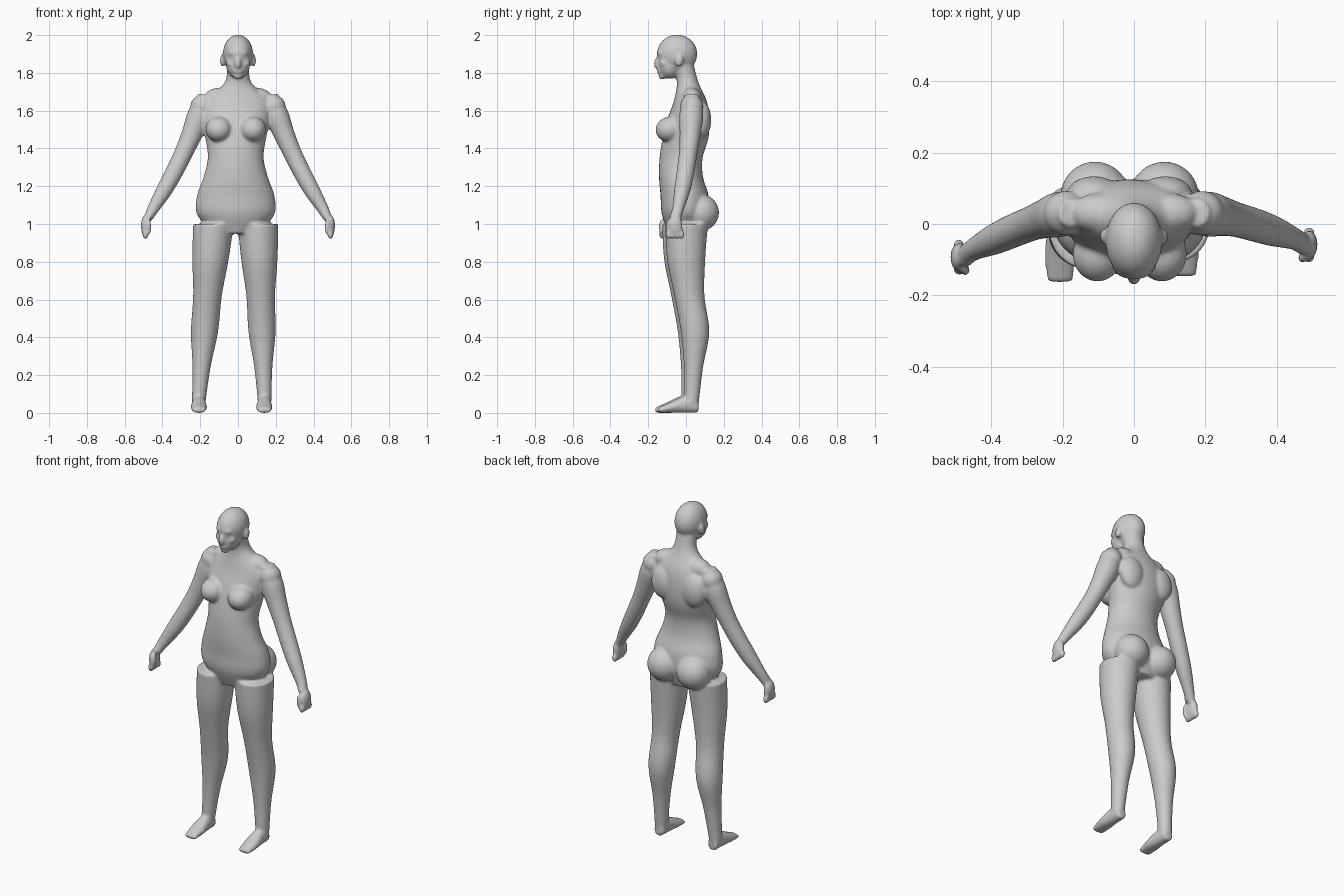
import bpy, bmesh, math
from mathutils import Vector, Matrix

if "Cube" in bpy.data.objects:
    bpy.data.objects.remove(bpy.data.objects["Cube"])

ALONG_Y, UP = Vector((0, 1, 0)), Vector((0, 0, 1))
SIDES, STEPS = 32, 5
LEAN = -.012  # the trunk sits slightly to its right
bm = bmesh.new()


def smooth_path(rings):
    """Fill in extra rings (x, y, z, half width, half depth) on a smooth curve."""
    rings = [Vector(ring) for ring in rings]
    padded = [rings[0], *rings, rings[-1]]
    path = []
    for before, start, end, after in zip(padded, padded[1:], padded[2:], padded[3:]):
        leave, arrive = (end - before) / 2, (after - start) / 2
        for step in range(STEPS):
            t = step / STEPS
            ease = t * t * (3 - 2 * t)
            path.append(start.lerp(end, ease) + leave * t * (1 - t) ** 2 - arrive * t * t * (1 - t))
    return path + [rings[-1]]


def loft(rings, axis=None, reference=ALONG_Y):
    """Closed skin over elliptical rings, facing the axis or square to the path."""
    path = smooth_path(rings)
    centres = [Vector(ring[:3]) for ring in path]
    loops = []
    for index, ring in enumerate(path):
        ahead = centres[min(index + 1, len(path) - 1)]
        behind = centres[max(index - 1, 0)]
        forward = axis or (ahead - behind).normalized()
        deep = (reference - forward * reference.dot(forward)).normalized()
        wide = deep.cross(forward)
        angles = [math.tau * side / SIDES for side in range(SIDES)]
        loops.append([bm.verts.new(centres[index] + wide * ring[3] * math.cos(angle)
                                   + deep * ring[4] * math.sin(angle)) for angle in angles])
    for low, high in zip(loops, loops[1:]):
        for side in range(SIDES):
            bm.faces.new((low[side - 1], low[side], high[side], high[side - 1]))
    bm.faces.new(loops[0])
    bm.faces.new(loops[-1])


def blob(x, y, z, radius, deep=1, tall=1, tilt=0):
    """Rounded mass, stretched in depth and height, then tipped forward."""
    shape = Matrix.Diagonal((radius, radius * deep, radius * tall, 1))
    place = Matrix.Translation((x, y, z)) @ Matrix.Rotation(tilt, 4, "X")
    bmesh.ops.create_uvsphere(bm, u_segments=SIDES, v_segments=SIDES // 2, radius=1, matrix=place @ shape)


def trunk_and_neck():
    widths = [.12, .205, .205, .17, .148, .16, .182, .17, .07, .06]
    fronts = [-.09, -.128, -.135, -.143, -.14, -.125, -.1, -.065, -.048, -.07]
    backs = [.09, .12, .12, .09, .088, .118, .125, .11, .066, .04]
    rings = []
    for index, (width, front, back) in enumerate(zip(widths, fronts, backs)):
        centre = LEAN if index < 7 else 0
        rings.append((centre, (front + back) / 2, .95 + index / 10, width, (back - front) / 2))
    loft(rings, UP)


def head():
    blob(0, -.047, 1.9, .08, deep=1.34, tall=1.28)     # skull
    blob(0, -.087, 1.84, .063, tall=1.15)              # jaw
    blob(0, -.126, 1.785, .027, deep=.7, tall=.8)      # chin
    blob(0, -.142, 1.808, .026, deep=.5, tall=.5)      # lips
    blob(0, -.135, 1.905, .052, deep=.4, tall=.3)      # brow
    blob(0, -.15, 1.855, .017, deep=1.2, tall=2, tilt=-.3)  # nose


def torso_masses(side):
    blob(side * .083, -.035, 1.865, .013, deep=1.6, tall=2.6, tilt=-.2)  # ear
    blob(side * .04, -.115, 1.852, .024)                                 # cheek
    blob(side * .1, .03, 1.665, .08, deep=.7, tall=.7)                   # shoulder slope
    blob(side * .19, .03, 1.62, .063)                                    # shoulder cap
    blob(LEAN + side * .1, .085, 1.55, .075, deep=.65, tall=1.3)         # shoulder blade
    blob(LEAN + side * .09, -.085, 1.502, .07, deep=1.1, tall=.95, tilt=.25)  # breast
    blob(LEAN + side * .097, .078, 1.06, .097)                           # buttock


def arm_and_hand(side):
    def swing(x):
        """The right arm reaches further forward the lower it gets."""
        return max(0, x - .2) * .12 if side < 0 else 0

    rings = []
    for index, radius in enumerate([.04, .063, .056, .049, .047, .043, .031]):
        drop = index / 10
        x = .17 + .31 * drop + .26 * drop ** 2
        y = .03 - .2 * drop ** 2 - swing(x)
        rings.append((side * x, y, 1.68 - drop, radius, radius))
    hand_x, hand_y = .49, -.058 - swing(.49)
    rings.append((side * .475, hand_y, 1.03, .023, .032))
    loft(rings)
    blob(side * hand_x, hand_y, .99, .024, deep=1.7, tall=2.4)           # palm
    blob(side * .472, hand_y - .037, .985, .014, tall=3)                 # thumb
    for finger in range(4):
        blob(side * hand_x, hand_y + (finger - 1.5) * .023, .945, .016, tall=1.6)


def leg_and_foot(side):
    leg, foot = [], []
    radii = [.108, .096, .076, .072, .048, .036]
    centres = [-.005, -.007, .01, .04, .032, .022]
    nudge = side * .008  # the right leg stands slightly in front
    for index, (radius, y) in enumerate(zip(radii, centres)):
        drop = index * .19
        x = side * (.118 + .06 * drop) - .012 - .023 * drop
        leg.append((x, y + nudge, 1 - drop, radius, radius * 1.05))
    loft(leg, UP)
    for index, (width, height) in enumerate([(.03, .033), (.037, .045), (.043, .03), (.036, .014)]):
        foot.append((side * .173 - .034, .058 - .071 * index + nudge, height, width, height))
    loft(foot, -ALONG_Y, UP)


trunk_and_neck()
head()
for side in (1, -1):
    torso_masses(side)
    arm_and_hand(side)
    leg_and_foot(side)

bmesh.ops.recalc_face_normals(bm, faces=bm.faces)
mesh = bpy.data.meshes.new("body")
bm.to_mesh(mesh)
bm.free()

# One plain skin colour
grey = (.6, .6, .6, 1)
skin = bpy.data.materials.new("plain_grey")
skin.use_nodes = True
skin.diffuse_color = grey
skin.node_tree.nodes["Principled BSDF"].inputs["Base Color"].default_value = grey
mesh.materials.append(skin)

# Fuse every part into one continuous skin and soften the joins
body = bpy.data.objects.new("body", mesh)
bpy.context.collection.objects.link(body)
fuse = body.modifiers.new("fuse", "REMESH")
fuse.mode = "VOXEL"
fuse.voxel_size = .0075
fuse.use_smooth_shade = True
soften = body.modifiers.new("soften", "SMOOTH")
soften.factor = .5
soften.iterations = 8
